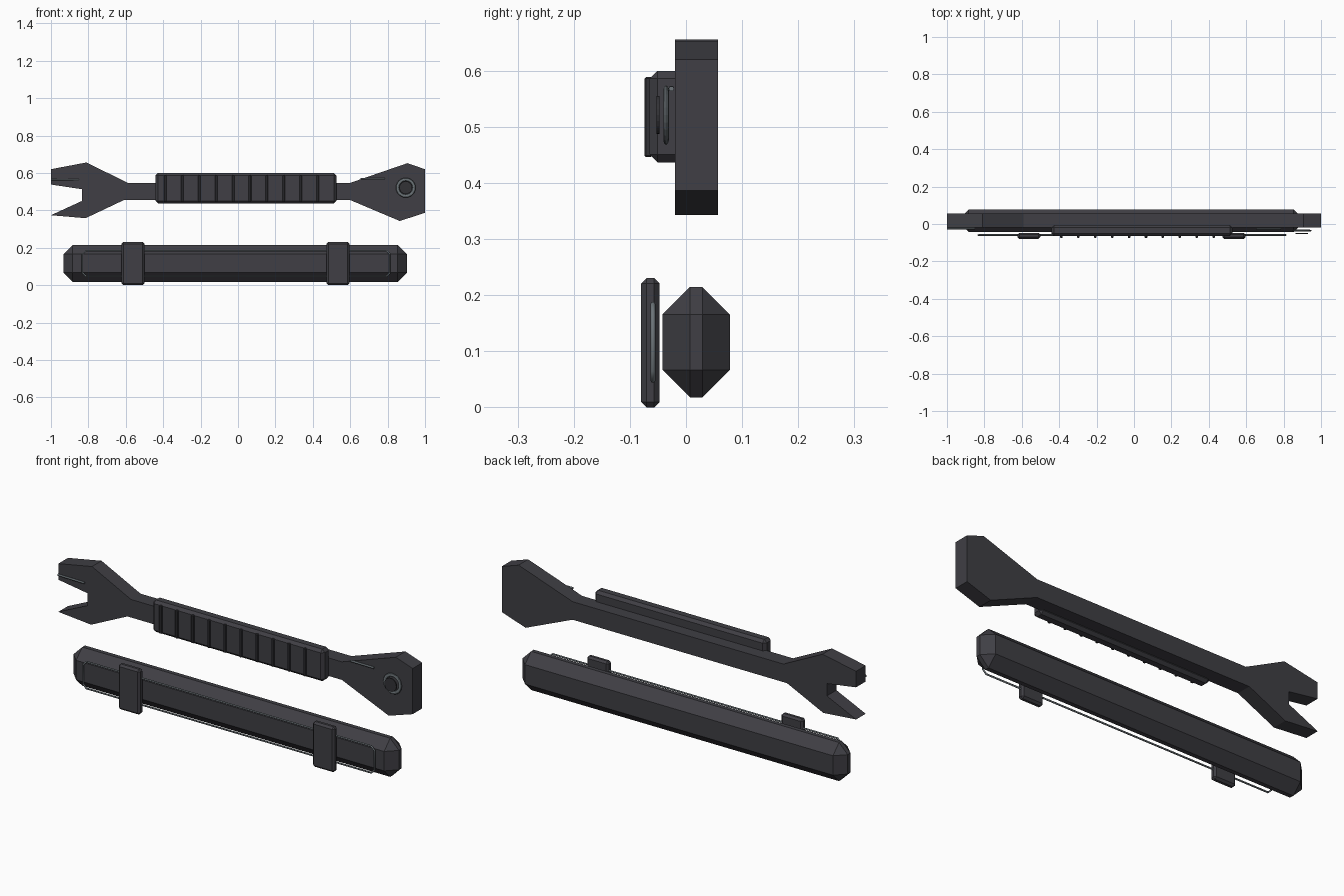
import bpy, bmesh, math

if "Cube" in bpy.data.objects:
    bpy.data.objects.remove(bpy.data.objects["Cube"])


def material(name, color):
    m = bpy.data.materials.new(name)
    m.diffuse_color = (*color, 1)
    m.use_nodes = True
    m.node_tree.nodes["Principled BSDF"].inputs["Base Color"].default_value = m.diffuse_color
    return m


DARK = material("dark charcoal", (0.050, 0.049, 0.058))
BLACK = material("black grey", (0.032, 0.032, 0.037))
STEEL = material("steel grey", (0.15, 0.175, 0.19))


def finish(name, bm, mat):
    bmesh.ops.recalc_face_normals(bm, faces=bm.faces[:])
    me = bpy.data.meshes.new(name)
    bm.to_mesh(me)
    bm.free()
    me.materials.append(mat)
    ob = bpy.data.objects.new(name, me)
    bpy.context.collection.objects.link(ob)
    return ob


def box(name, lo, hi, bevel, mat):
    """Chamfered box between two corners."""
    bm = bmesh.new()
    bmesh.ops.create_cube(bm, size=1)
    for v in bm.verts:
        v.co = [(a + b) / 2 + c * (b - a) for a, b, c in zip(lo, hi, v.co)]
    bmesh.ops.bevel(bm, geom=bm.edges[:], offset=bevel, segments=1,
                    profile=0.5, affect='EDGES')
    return finish(name, bm, mat)


def wire(name, pts, y, radius, mat, closed=False):
    """Thin round wire through (x, z) points."""
    cu = bpy.data.curves.new(name, 'CURVE')
    cu.dimensions = '3D'
    cu.bevel_depth = radius
    cu.bevel_resolution = 1
    cu.use_fill_caps = True
    sp = cu.splines.new('POLY')
    sp.points.add(len(pts) - 1)
    for p, (x, z) in zip(sp.points, pts):
        p.co = (x, y, z, 1)
    sp.use_cyclic_u = closed
    cu.materials.append(mat)
    ob = bpy.data.objects.new(name, cu)
    bpy.context.collection.objects.link(ob)
    return ob


# Wrench: flat profile pulled through its thickness
profile = [(-1, .62), (-.81, .656), (-.59, .547), (.6, .547), (.905, .652),
           (1, .62), (1, .387), (.865, .343), (.6, .455), (-.61, .455),
           (-.815, .358), (-1, .374), (-.835, .45), (-.835, .513), (-1, .538)]
bm = bmesh.new()
face = bm.faces.new([bm.verts.new((x, -.02, z)) for x, z in profile])
ext = bmesh.ops.extrude_face_region(bm, geom=[face], use_keep_orig=True)
for g in ext["geom"]:
    if isinstance(g, bmesh.types.BMVert):
        g.co.y = .057
finish("wrench", bm, DARK)

# Grip with ribs
box("grip", (-.442, -.065, .437), (.526, -.006, .6), .014, DARK)
for i in range(10):
    x = -.388 + i * .0904
    box(f"grip_rib_{i + 1}", (x - .007, -.074, .446), (x + .007, -.06, .589), .003, BLACK)

# Bolt ring and its centre disc on the closed end
bpy.ops.mesh.primitive_torus_add(major_segments=24, minor_segments=8, major_radius=.044,
                                 minor_radius=.009, location=(.897, -.0355, .521),
                                 rotation=(math.pi / 2, 0, 0))
ring = bpy.context.object
ring.name = "bolt_ring"
ring.scale.z = .55
ring.data.materials.append(STEEL)
bpy.ops.mesh.primitive_cylinder_add(vertices=20, radius=.034, depth=.006,
                                    location=(.897, -.05, .521),
                                    rotation=(math.pi / 2, 0, 0))
disc = bpy.context.object
disc.name = "bolt_disc"
disc.data.materials.append(BLACK)

# Worn edge highlights on the wrench heads
wire("jaw_highlight", [(-1, .565), (-.85, .563)], -.024, .005, STEEL)
wire("head_highlight", [(.655, .569), (.785, .568)], -.026, .005, STEEL)

# Case, seam wire and clasps
box("case", (-.933, -.042, .018), (.903, .078, .215), .049, DARK)
x0, x1, z0, z1, c = -.832, .812, .048, .184, .018
wire("case_seam", [(x0 + c, z0), (x1 - c, z0), (x1, z0 + c), (x1, z1 - c),
                   (x1 - c, z1), (x0 + c, z1), (x0, z1 - c), (x0, z0 + c)],
     -.059, .0045, STEEL, True)
for side, x in (("left", -.562), ("right", .535)):
    box(f"clasp_{side}", (x - .0615, -.08, 0), (x + .0615, -.047, .231), .01, DARK)
